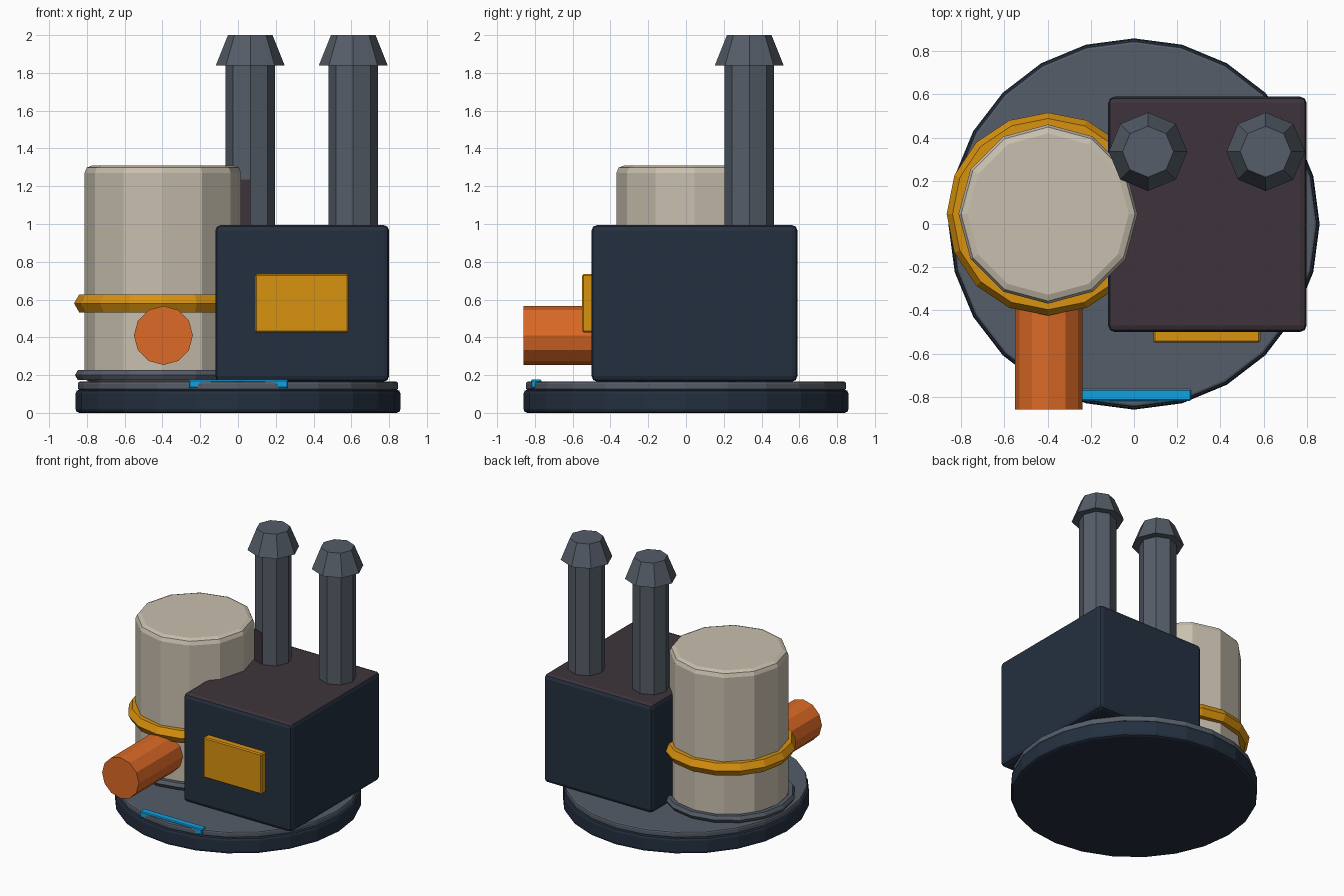
import bpy, math
from mathutils import Matrix

if "Cube" in bpy.data.objects:
    bpy.data.objects.remove(bpy.data.objects["Cube"])


def material(name, hex_code):
    lin = []
    for i in (0, 2, 4):
        c = int(hex_code[i:i + 2], 16) / 255
        lin.append(c / 12.92 if c <= 0.04045 else ((c + 0.055) / 1.055) ** 2.4)
    m = bpy.data.materials.new(name)
    m.diffuse_color = (*lin, 1)
    m.use_nodes = True
    m.node_tree.nodes["Principled BSDF"].inputs["Base Color"].default_value = m.diffuse_color
    return m


NAVY = material("navy", "243040")
GREY = material("steel_grey", "555d68")
CREAM = material("cream", "c8bfae")
ORANGE = material("orange", "dc6a26")
YELLOW = material("amber", "d9920f")
BLUE = material("bright_blue", "12a0e0")
PLUM = material("dark_plum", "3d343b")


def finish(name, mat, bevel=0, segments=1):
    ob = bpy.context.object
    ob.name = name
    ob.data.materials.append(mat)
    if bevel:
        b = ob.modifiers.new("bevel", 'BEVEL')
        b.width, b.segments, b.limit_method = bevel, segments, 'ANGLE'
        b.angle_limit = math.radians(40)
    return ob


def tube(name, mat, sides, x, y, z0, z1, r0, r1=None, bevel=0, segments=1):
    bpy.ops.mesh.primitive_cone_add(vertices=sides, radius1=r0, radius2=r0 if r1 is None else r1,
                                    depth=z1 - z0, location=(x, y, (z0 + z1) / 2))
    return finish(name, mat, bevel, segments)


def block(name, mat, lo, hi, bevel=0, segments=1):
    bpy.ops.mesh.primitive_cube_add(size=1, location=[(a + b) / 2 for a, b in zip(lo, hi)])
    ob = finish(name, mat, bevel, segments)
    ob.data.transform(Matrix.Diagonal([b - a for a, b in zip(lo, hi)] + [1]))
    return ob


def ring(name, mat, x, y, z, major, minor):
    bpy.ops.mesh.primitive_torus_add(major_segments=16, minor_segments=6, major_radius=major,
                                     minor_radius=minor, location=(x, y, z))
    return finish(name, mat)


# round base with a thinner deck on top
tube("base", NAVY, 24, 0, 0, 0, 0.123, 0.86, bevel=0.02, segments=2)
tube("deck", GREY, 24, 0, 0, 0.12, 0.166, 0.848, bevel=0.012, segments=2)
block("front_light", BLUE, (-0.26, -0.82, 0.13), (0.265, -0.765, 0.176), 0.006)

# storage tank with its two bands and outlet pipe
TX, TY = -0.398, 0.046
tube("tank", CREAM, 12, TX, TY, 0.16, 1.31, 0.415, bevel=0.04, segments=2)
ring("tank_band", YELLOW, TX, TY, 0.58, 0.415, 0.055)
ring("tank_foot_ring", GREY, TX, TY, 0.2, 0.435, 0.03)
pipe = tube("outlet_pipe", ORANGE, 12, TX, -0.58, 0.13, 0.69, 0.156)
pipe.location = (TX + 0.003, -0.58, 0.41)
pipe.rotation_euler.x = math.pi / 2

# machine housing with a dark roof and a front panel
housing = block("housing", NAVY, (-0.12, -0.5, 0.165), (0.8, 0.59, 0.995), 0.03, 2)
housing.data.materials.append(PLUM)
for f in housing.data.polygons:
    f.material_index = 1 if f.normal.z > 0.9 else 0
block("front_panel", YELLOW, (0.09, -0.55, 0.425), (0.585, -0.48, 0.735), 0.008)

# two chimneys with flared caps
for side, x in (("left", 0.065), ("right", 0.61)):
    tube(side + "_chimney", GREY, 8, x, 0.335, 0.9, 1.85, 0.13)
    tube(side + "_chimney_cap", GREY, 8, x, 0.335, 1.84, 2.0, 0.182, 0.118)

# sooty patch on the chimney facet beside the tank
d = 0.13 * math.cos(math.pi / 8)
a = math.radians(247.5)
patch = block("soot_patch", PLUM, (-0.003, -0.049, 0), (0.003, 0.049, 0.25))
patch.location = (0.065 + d * math.cos(a), 0.335 + d * math.sin(a), 1.11)
patch.rotation_euler.z = a
